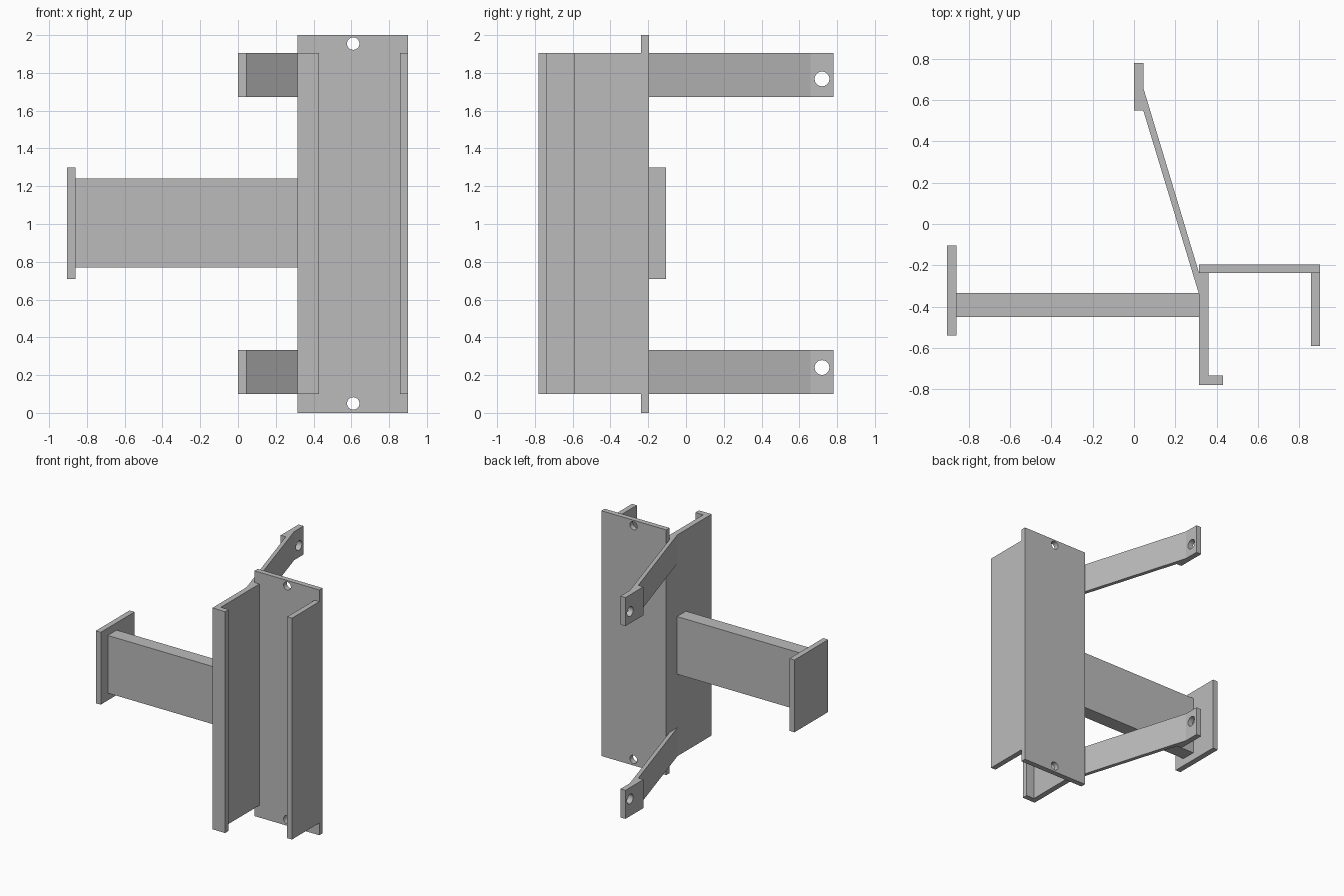
import bpy
import bmesh
from math import pi
from mathutils import Matrix, Vector

default = bpy.data.objects.get("Cube")
if default:
    bpy.data.objects.remove(default, do_unlink=True)

steel = bpy.data.materials.new("grey_steel")
steel.use_nodes = True
GREY = (0.5, 0.5, 0.5, 1)
steel.diffuse_color = GREY
steel.node_tree.nodes["Principled BSDF"].inputs["Base Color"].default_value = GREY


def extrude_profile(name, outline, z0, z1):
    """Prism with an xy outline, from z0 up to z1."""
    bm = bmesh.new()
    face = bm.faces.new([bm.verts.new((x, y, z0)) for x, y in outline])
    grown = bmesh.ops.extrude_face_region(bm, geom=[face])["geom"]
    top = [v for v in grown if isinstance(v, bmesh.types.BMVert)]
    bmesh.ops.translate(bm, verts=top, vec=(0, 0, z1 - z0))
    bmesh.ops.recalc_face_normals(bm, faces=bm.faces)
    mesh = bpy.data.meshes.new(name)
    bm.to_mesh(mesh)
    bm.free()
    mesh.materials.append(steel)
    obj = bpy.data.objects.new(name, mesh)
    bpy.context.collection.objects.link(obj)
    return obj


def box(name, x0, x1, y0, y1, z0, z1):
    return extrude_profile(name, [(x0, y0), (x1, y0), (x1, y1), (x0, y1)], z0, z1)


def drill(obj, centre, axis, radius):
    """Round through hole, cut by a hidden cylinder."""
    bm = bmesh.new()
    turn = Matrix.Rotation(pi / 2, 4, "Y" if axis == "X" else "X")
    bmesh.ops.create_cone(bm, cap_ends=True, segments=32, radius1=radius,
                          radius2=radius, depth=0.2,
                          matrix=Matrix.Translation(Vector(centre)) @ turn)
    mesh = bpy.data.meshes.new("hole_cutter")
    bm.to_mesh(mesh)
    bm.free()
    mesh.materials.append(steel)
    cutter = bpy.data.objects.new("hole_cutter", mesh)
    bpy.context.collection.objects.link(cutter)
    cutter.hide_render = True
    cutter.display_type = "WIRE"
    cut = obj.modifiers.new("hole", "BOOLEAN")
    cut.operation = "DIFFERENCE"
    cut.solver = "EXACT"
    cut.object = cutter
    bpy.context.view_layer.objects.active = obj
    bpy.ops.object.modifier_apply(modifier=cut.name)
    bpy.data.objects.remove(cutter, do_unlink=True)


# Tall back plate with a bolt hole at each end
back_plate = box("back_plate", 0.315, 0.9, -0.237, -0.195, 0, 2)
for z in (0.05, 1.955):
    drill(back_plate, (0.61, -0.215, z), "Y", 0.033)

# Channel sides: a deep lipped flange and a shorter plain one
extrude_profile("lipped_flange", [(0.315, -0.78), (0.43, -0.78), (0.43, -0.735),
                                  (0.36, -0.735), (0.36, -0.237), (0.315, -0.237)],
                0.1, 1.905)
box("plain_flange", 0.857, 0.9, -0.59, -0.237, 0.1, 1.905)

# Side beam and its end plate
box("side_beam", -0.86, 0.315, -0.45, -0.335, 0.77, 1.24)
box("beam_end_plate", -0.905, -0.86, -0.54, -0.105, 0.71, 1.3)

# Bent rear arms, each with a drilled mounting tab
ARM = [(0, 0.55), (0.045, 0.55), (0.315, -0.34), (0.315, -0.237),
       (0.045, 0.66), (0.045, 0.78), (0, 0.78)]
for name, z0, hole_z in (("lower_arm", 0.1, 0.24), ("upper_arm", 1.672, 1.768)):
    arm = extrude_profile(name, ARM, z0, z0 + 0.233)
    drill(arm, (0.02, 0.72, hole_z), "X", 0.039)
